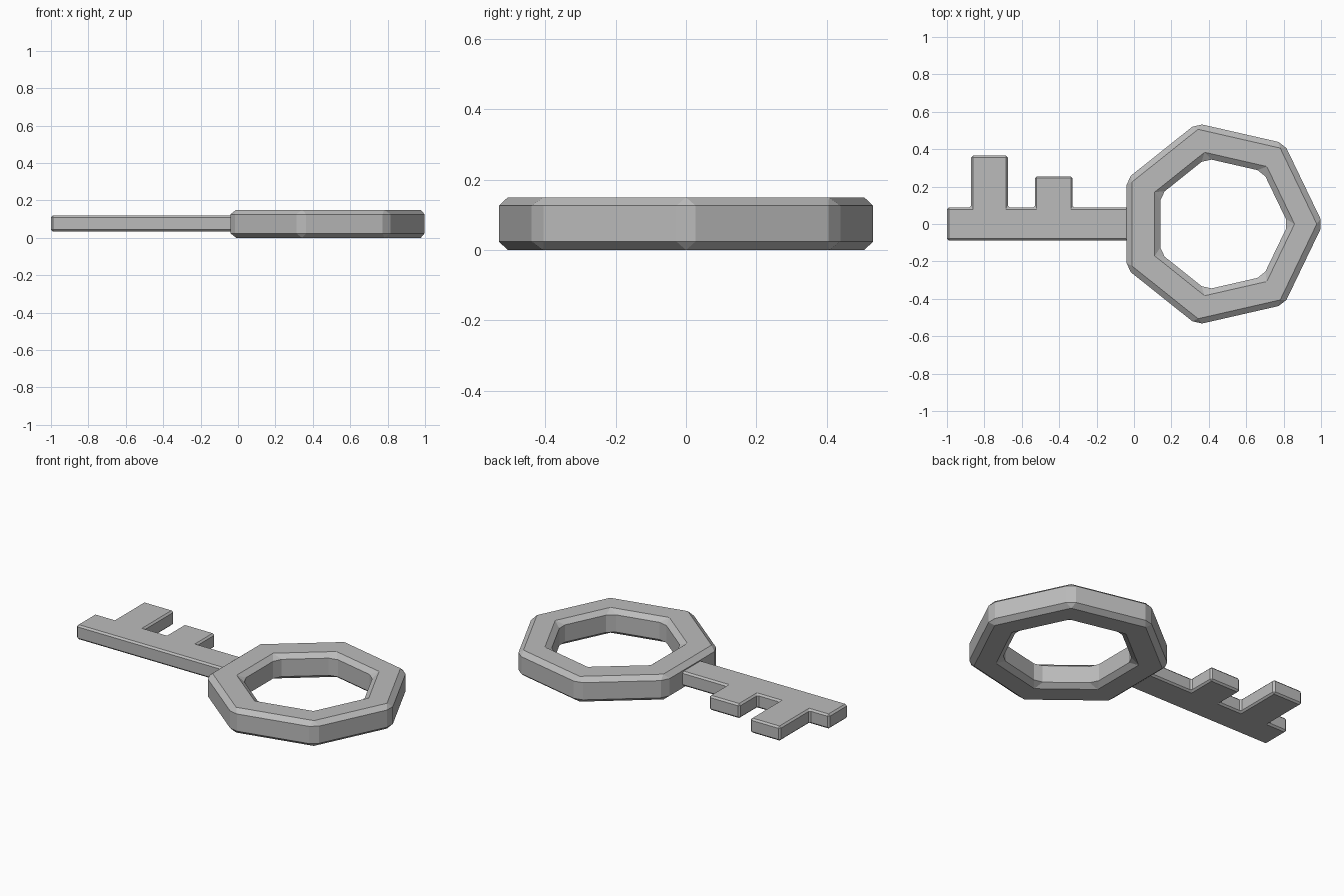
import bpy, bmesh
from math import cos, sin, tau, radians

cube = bpy.data.objects.get("Cube")
if cube:
    bpy.data.objects.remove(cube, do_unlink=True)

# Single grey metal colour
GREY = (0.5, 0.5, 0.5, 1)
metal = bpy.data.materials.new("grey_metal")
metal.use_nodes = True
metal.diffuse_color = GREY
metal.node_tree.nodes["Principled BSDF"].inputs["Base Color"].default_value = GREY


def finish(bm, name, bevel, z_scale, z_base):
    """Chamfer every hard edge, squash and lift the part, then add it."""
    bmesh.ops.recalc_face_normals(bm, faces=bm.faces)
    hard = [e for e in bm.edges if e.calc_face_angle(0) > radians(20)]
    bmesh.ops.bevel(bm, geom=hard, offset=bevel, offset_type='OFFSET',
                    segments=1, profile=0.5, affect='EDGES')
    for v in bm.verts:
        v.co.z = v.co.z * z_scale + z_base
    bmesh.ops.recalc_face_normals(bm, faces=bm.faces)
    mesh = bpy.data.meshes.new(name)
    bm.to_mesh(mesh)
    bm.free()
    mesh.materials.append(metal)
    obj = bpy.data.objects.new(name, mesh)
    bpy.context.collection.objects.link(obj)
    return obj


def heptagon(bm, cx, radius, z):
    return [bm.verts.new((cx + radius * cos(tau * i / 7),
                          radius * sin(tau * i / 7), z)) for i in range(7)]


# Seven-sided ring handle: four heptagon loops joined into a closed band
bm = bmesh.new()
height = 0.1875
loops = [heptagon(bm, 0.458, 0.5525, 0), heptagon(bm, 0.458, 0.5525, height),
         heptagon(bm, 0.465, 0.36, height), heptagon(bm, 0.465, 0.36, 0)]
for k in range(4):
    a, b = loops[k], loops[(k + 1) % 4]
    for i in range(7):
        j = (i + 1) % 7
        bm.faces.new((a[i], a[j], b[j], b[i]))
finish(bm, "ring_handle", 0.03, 0.8, 0)

# Shaft with two teeth: one outline, extruded upwards
half = 0.088
outline = [(-1, -half), (0.06, -half), (0.06, half)]
for x0, x1, y in ((-0.53, -0.328, 0.255), (-0.872, -0.675, 0.365)):
    outline += [(x1, half), (x1, y), (x0, y), (x0, half)]
outline.append((-1, half))
bm = bmesh.new()
base = bm.faces.new([bm.verts.new((x, y, 0)) for x, y in outline])
top = bmesh.ops.extrude_face_region(bm, geom=[base], use_keep_orig=True)["geom"]
for v in top:
    if isinstance(v, bmesh.types.BMVert):
        v.co.z = 0.086
finish(bm, "toothed_shaft", 0.01, 1, 0.034)
